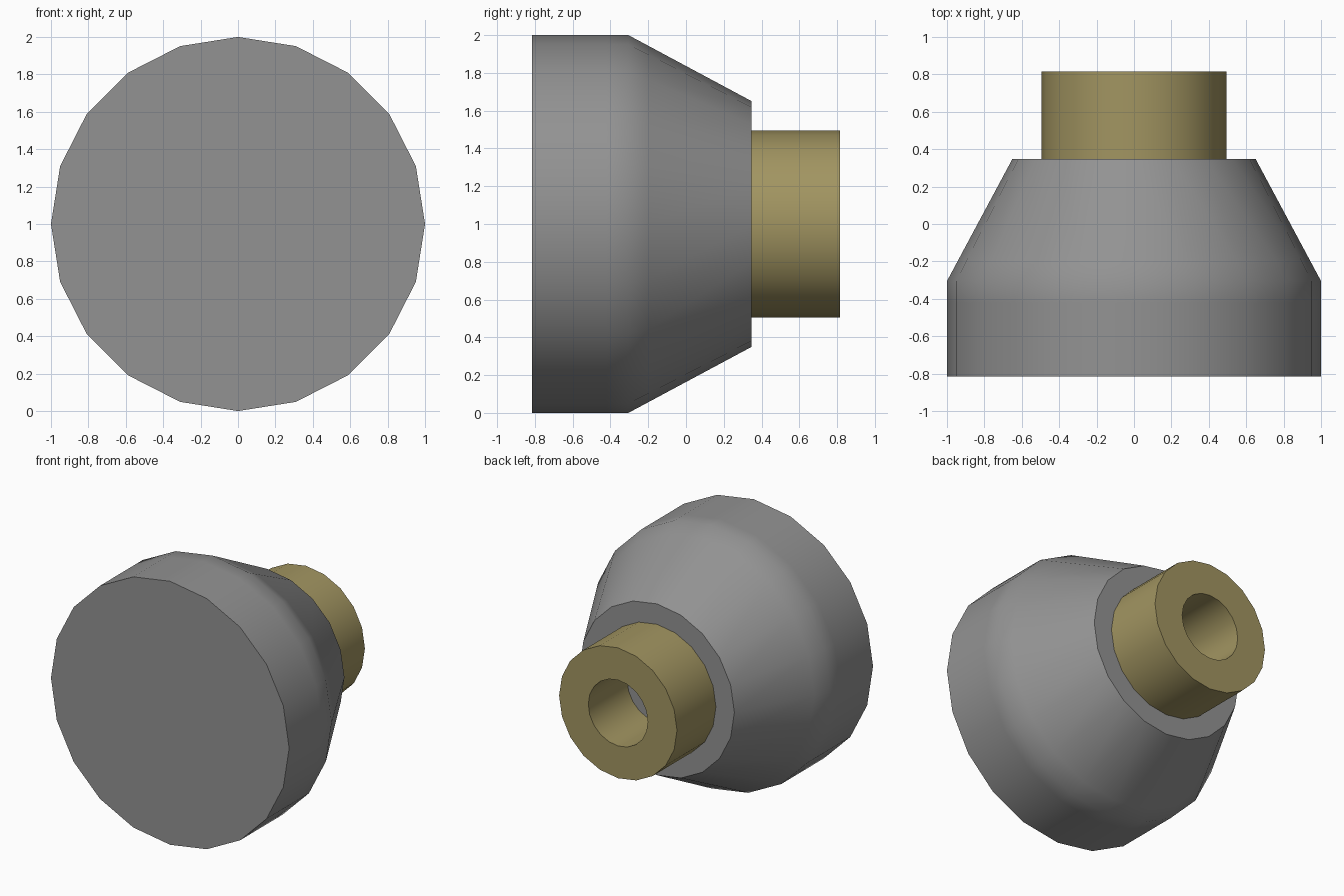
import bpy, bmesh
from math import sin, cos, pi, radians

if "Cube" in bpy.data.objects:
    bpy.data.objects.remove(bpy.data.objects["Cube"])

SIDES = 20


def lathe(name, profile, color, closed=False):
    """Revolve (radius, y) points around the y axis at z = 1."""
    bm = bmesh.new()
    rings = [[bm.verts.new((r * cos(2 * pi * i / SIDES), y, 1 + r * sin(2 * pi * i / SIDES)))
              for i in range(SIDES)] for r, y in profile]
    pairs = list(zip(rings, rings[1:]))
    if closed:
        pairs.append((rings[-1], rings[0]))
    else:
        bm.faces.new(rings[0])
        bm.faces.new(rings[-1])
    for a, b in pairs:
        for i in range(SIDES):
            j = (i + 1) % SIDES
            bm.faces.new((a[i], a[j], b[j], b[i]))
    bmesh.ops.recalc_face_normals(bm, faces=bm.faces)
    mesh = bpy.data.meshes.new(name)
    bm.to_mesh(mesh)
    bm.free()
    obj = bpy.data.objects.new(name, mesh)
    bpy.context.collection.objects.link(obj)
    mat = bpy.data.materials.new(name + "_colour")
    mat.diffuse_color = (*color, 1)
    mat.use_nodes = True
    mat.node_tree.nodes["Principled BSDF"].inputs["Base Color"].default_value = mat.diffuse_color
    mesh.materials.append(mat)
    bpy.ops.object.select_all(action='DESELECT')
    obj.select_set(True)
    bpy.context.view_layer.objects.active = obj
    bpy.ops.object.shade_smooth_by_angle(angle=radians(35))
    return obj


# Solid dark head: cylinder tapering to a flat shoulder, support loops hold the bend
lathe("tapered_head", [(1, -0.815), (1, -0.42), (1, -0.305), (0.941, -0.195), (0.65, 0.348)],
      (0.29, 0.29, 0.29))

# Brass sleeve with an open bore ending at the shoulder
lathe("brass_sleeve", [(0.495, 0.348), (0.495, 0.815), (0.25, 0.815), (0.25, 0.348)],
      (0.36, 0.30, 0.12), closed=True)
